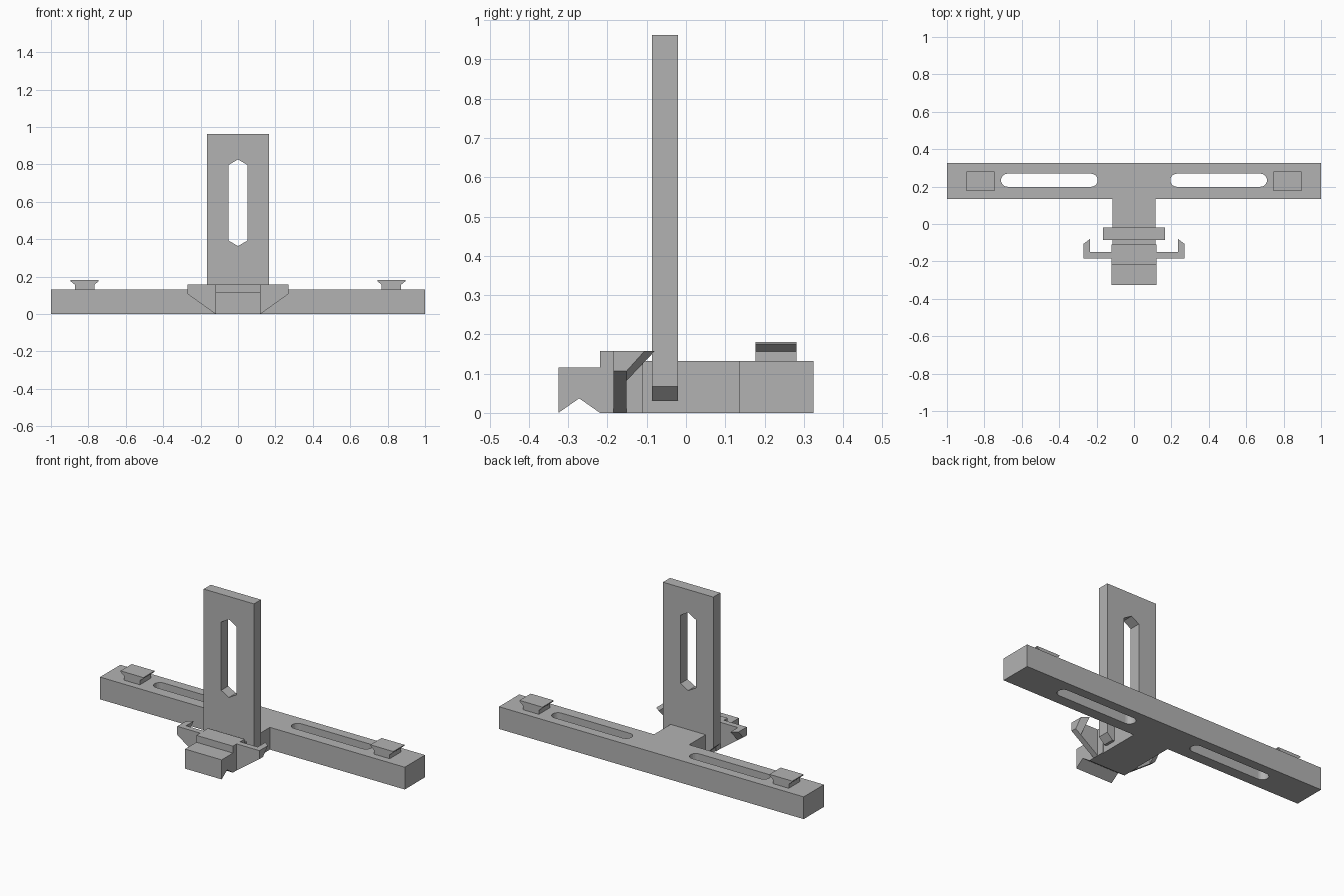
import bpy, bmesh, math
from mathutils import Vector

if "Cube" in bpy.data.objects:
    bpy.data.objects.remove(bpy.data.objects["Cube"])

grey = bpy.data.materials.new("plain grey")
grey.diffuse_color = (0.45, 0.45, 0.45, 1)
grey.use_nodes = True
grey.node_tree.nodes["Principled BSDF"].inputs["Base Color"].default_value = grey.diffuse_color

# place a 2D profile point at depth d along an axis
PLACE = {
    "x": lambda u, v, d: (d, u, v),
    "y": lambda u, v, d: (u, d, v),
    "z": lambda u, v, d: (u, v, d),
}


def finish(name, bm):
    bmesh.ops.recalc_face_normals(bm, faces=bm.faces)
    mesh = bpy.data.meshes.new(name)
    bm.to_mesh(mesh)
    bm.free()
    mesh.materials.append(grey)
    obj = bpy.data.objects.new(name, mesh)
    bpy.context.collection.objects.link(obj)
    return obj


def prism(name, profile, axis, lo, hi):
    """Extrude a flat profile along an axis from lo to hi."""
    bm = bmesh.new()
    face = bm.faces.new([bm.verts.new(PLACE[axis](u, v, lo)) for u, v in profile])
    ext = bmesh.ops.extrude_face_region(bm, geom=[face])["geom"]
    shift = Vector(PLACE[axis](0, 0, hi - lo))
    bmesh.ops.translate(bm, vec=shift, verts=[g for g in ext if isinstance(g, bmesh.types.BMVert)])
    return finish(name, bm)


def cut(obj, cutter):
    mod = obj.modifiers.new("slot", "BOOLEAN")
    mod.operation = "DIFFERENCE"
    mod.solver = "EXACT"
    mod.object = cutter
    cutter.hide_render = True
    cutter.hide_viewport = True


def mirrored(points, s):
    return [(s * u, v) for u, v in points]


# T-shaped base: long rear bar with a stem running forward
base = prism("base", [(-1, 0.325), (-1, 0.135), (-0.115, 0.135), (-0.115, -0.11),
                      (0.115, -0.11), (0.115, 0.135), (1, 0.135), (1, 0.325)], "z", 0, 0.132)

# upright plate with chamfered lower corners and a six-sided slot
plate = prism("upright_plate", [(-0.13, 0.032), (0.13, 0.032), (0.165, 0.067), (0.165, 0.962),
                                (-0.165, 0.962), (-0.165, 0.067)], "y", -0.086, -0.02)
cut(plate, prism("plate_slot_cutter", [(-0.05, 0.392), (0, 0.363), (0.05, 0.392),
                                       (0.05, 0.797), (0, 0.826), (-0.05, 0.797)], "y", -0.2, 0.1))

# stepped front block with a notch underneath
prism("front_block", [(-0.325, 0), (-0.272, 0.037), (-0.219, 0), (-0.11, 0),
                      (-0.11, 0.157), (-0.219, 0.157), (-0.219, 0.116), (-0.325, 0.116)],
      "x", -0.12, 0.12)

for s, side in ((-1, "left"), (1, "right")):
    # round-ended slot through the bar
    slot = []
    for cx, start in ((0.676, -90), (0.229, 90)):
        for i in range(13):
            a = math.radians(start + 15 * i)
            slot.append((cx + 0.035 * math.cos(a), 0.234 + 0.035 * math.sin(a)))
    cut(base, prism(side + "_slot_cutter", mirrored(slot, s), "z", -0.1, 0.3))

    # flared T-shaped lug on top of the bar
    lug = [(0.768, 0.132), (0.872, 0.132), (0.872, 0.156), (0.895, 0.175), (0.895, 0.181),
           (0.745, 0.181), (0.745, 0.175), (0.768, 0.156)]
    prism(side + "_lug", mirrored(lug, s), "y", 0.177, 0.282)

    # side wing with a sloping underside
    wing = [(0.12, 0), (0.27, 0.107), (0.27, 0.157), (0.12, 0.157)]
    prism(side + "_wing", mirrored(wing, s), "y", -0.184, -0.151)

    # wedge-shaped hook reaching back from the wing tip
    bm = bmesh.new()
    rings = []
    for x, low, back in ((0.235, 0.082, -0.08), (0.27, 0.107, -0.106)):
        rings.append([bm.verts.new((s * x, y, z)) for y, z in
                      ((-0.151, low), (-0.151, 0.157), (back, 0.157))])
    a, b = rings
    bm.faces.new(a)
    bm.faces.new(b)
    for i in range(3):
        j = (i + 1) % 3
        bm.faces.new((a[i], a[j], b[j], b[i]))
    finish(side + "_hook", bm)
